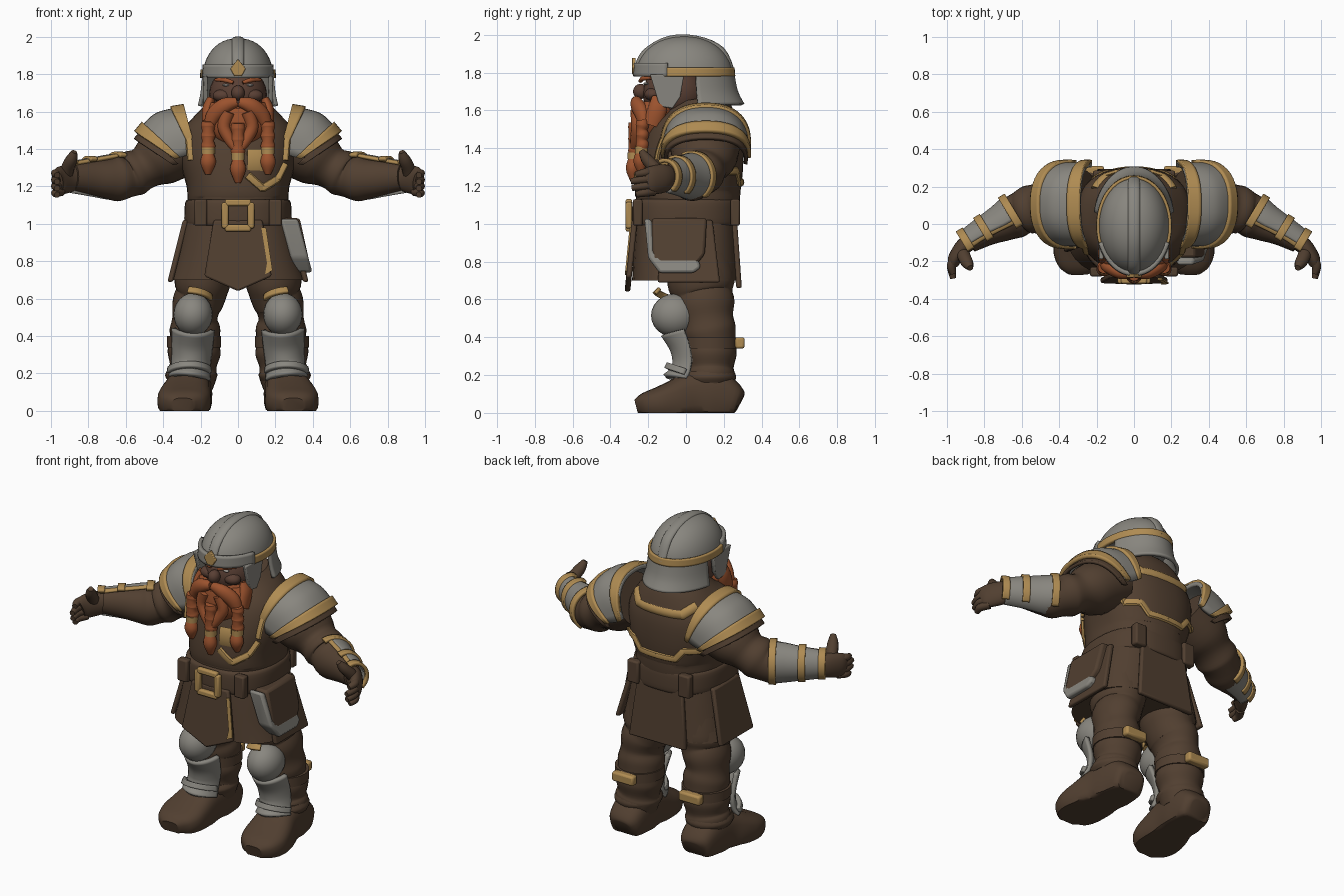
import bpy, bmesh
from math import sin, cos, radians, pi, copysign
from mathutils import Vector
from mathutils.bvhtree import BVHTree

if "Cube" in bpy.data.objects:
    bpy.data.objects.remove(bpy.data.objects["Cube"])

X, Y, Z = Vector((1, 0, 0)), Vector((0, 1, 0)), Vector((0, 0, 1))
made = []


def material(name, *rgb):
    m = bpy.data.materials.new(name)
    m.use_nodes = True
    m.diffuse_color = (*rgb, 1)
    m.node_tree.nodes["Principled BSDF"].inputs["Base Color"].default_value = (*rgb, 1)
    return m


leather = material("brown leather", .083, .05, .03)
steel = material("grey steel", .25, .24, .213)
gold = material("dull gold", .43, .26, .085)
hair = material("orange hair", .33, .085, .027)
skin = material("dark skin", .1, .05, .034)
white = material("eye white", .5, .46, .42)


def build(name, mat, verts, faces, pair=False, thick=0, bevel=0):
    """Make an object, or a mirrored left and right couple."""
    for side, sign in (("left_", 1), ("right_", -1)) if pair else (("", 1),):
        mesh = bpy.data.meshes.new(side + name)
        mesh.from_pydata([(sign * v[0], v[1], max(v[2], 0)) for v in verts], [], faces)
        mesh.materials.append(mat)
        bm = bmesh.new()
        bm.from_mesh(mesh)
        bmesh.ops.recalc_face_normals(bm, faces=bm.faces)
        bm.to_mesh(mesh)
        bm.free()
        ob = bpy.data.objects.new(side + name, mesh)
        bpy.context.collection.objects.link(ob)
        if thick:
            mod = ob.modifiers.new("shell", "SOLIDIFY")
            mod.thickness, mod.offset = thick, 0
        if bevel:
            mod = ob.modifiers.new("soft edge", "BEVEL")
            mod.width, mod.segments = bevel, 2
        made.append(ob)
    return ob


def smooth_path(pts, steps):
    """Catmull-Rom interpolation of tuples of any length."""
    ext = [pts[0], *pts, pts[-1]]
    out = []
    for p, q, r, s in zip(ext, ext[1:], ext[2:], ext[3:]):
        for k in range(steps):
            t = k / steps
            out.append([b + t * (c - a + t * (2 * a - 5 * b + 4 * c - d + t * (3 * (b - c) + d - a))) / 2
                        for a, b, c, d in zip(p, q, r, s)])
    return out + [list(pts[-1])]


def skin_rings(name, mat, frames, arc=None, power=1, n=24, **kw):
    """Skin sections given as centre and two half-axis vectors; arc leaves them open."""
    lo, hi = arc or (0, 360)
    count = n + 1 if arc else n
    verts, faces = [], []
    for centre, a, b in frames:
        for i in range(count):
            ang = radians(lo + (hi - lo) * i / n)
            c, s = (copysign(abs(f) ** power, f) for f in (cos(ang), sin(ang)))
            verts.append(centre + a * c + b * s)
    for j in range(len(frames) - 1):
        for i in range(n):
            k = (i + 1) % count
            faces.append([j * count + i, j * count + k, (j + 1) * count + k, (j + 1) * count + i])
    if not arc:
        faces += [list(range(count)), list(range(len(verts) - count, len(verts)))]
    return build(name, mat, verts, faces, **kw)


def loft(name, mat, pts, ref=X, steps=4, **kw):
    """Loft ellipses along points (x, y, z, half width along ref, half depth)."""
    pts = smooth_path(pts, steps)
    frames = []
    for i, p in enumerate(pts):
        before, after = pts[max(i - 1, 0)], pts[min(i + 1, len(pts) - 1)]
        t = (Vector(after[:3]) - Vector(before[:3])).normalized()
        a = (ref - t * ref.dot(t)).normalized()
        frames.append((Vector(p[:3]), a * p[3], t.cross(a) * p[4]))
    return skin_rings(name, mat, frames, **kw)


def ball(name, mat, c, r, pair=False):
    rings = [(c[0], c[1], c[2] - r[2] * cos(a), r[0] * sin(a), r[1] * sin(a))
             for a in (pi * (i + .05) / 12.1 for i in range(13))]
    return loft(name, mat, rings, steps=1, pair=pair)


def plate(name, mat, pts, axis, pos, thick, slope=0, **kw):
    """Extrude an outline of (u, z) along x or y; slope leans it as it goes down."""
    verts = []
    for d in (-thick / 2, thick / 2):
        for u, z in pts:
            w = pos + d + slope * (pts[0][1] - z)
            verts.append((u, w, z) if axis == "y" else (w, u, z))
    n = len(pts)
    faces = [list(range(n)), list(range(n, 2 * n))]
    faces += [[i, (i + 1) % n, n + (i + 1) % n, n + i] for i in range(n)]
    return build(name, mat, verts, faces, **kw)


def rect(u, z, w, h):
    return [(u - w, z - h), (u + w, z - h), (u + w, z + h), (u - w, z + h)]


def trim(name, path, front, pair=False, width=.022):
    """Lay a gold strip of (x, z) points onto the torso."""
    sign = -1 if front else 1
    pts = []
    for p, q in zip(path, path[1:]):
        for k in range(7):
            x, z = (a + (b - a) * k / 6 for a, b in zip(p, q))
            hit = torso_tree.ray_cast(Vector((x, sign, z)), Y * -sign)[0]
            if hit:
                pts.append((x, hit.y, z, .014, width))
    loft(name, gold, pts, Y, steps=1, n=8, pair=pair)


# Torso, belt and skirt
torso = loft("torso", leather, [(0, 0, 1.04, .26, .265), (0, .01, 1.13, .27, .275), (0, .01, 1.2, .275, .28), (0, .03, 1.34, .31, .275),
             (0, .05, 1.48, .3, .25), (0, .06, 1.58, .23, .2), (0, .05, 1.66, .14, .14)], power=.85, n=40)
torso_tree = BVHTree.FromPolygons([v.co for v in torso.data.vertices], [p.vertices for p in torso.data.polygons])
loft("belt", leather, [(0, 0, .99, .275, .275), (0, 0, 1.01, .287, .285), (0, 0, 1.11, .283, .283), (0, 0, 1.13, .265, .27)],
     power=.8, n=40)
loft("skirt", leather, [(0, 0, 1.06, .27, .26), (0, 0, .95, .3, .27), (0, 0, .8, .335, .28), (0, 0, .7, .365, .285)],
     power=.75, n=40)
plate("front_flap", leather, [(-.13, 1.02), (.13, 1.02), (.18, .72), (0, .64), (-.18, .72)], "y", -.272, .03, -.1, bevel=.01)
plate("back_flap", leather, [(-.16, 1.02), (.16, 1.02), (.2, .66), (-.2, .66)], "y", .255, .03, .07, bevel=.01)
plate("side_flap", leather, [(-.12, 1.02), (.14, 1.02), (.18, .69), (-.15, .69)], "x", .28, .03, .25, pair=True, bevel=.01)
plate("flap_stripe", gold, [(.125, .98), (.15, .98), (.185, .75), (.145, .73), (.155, .79)], "y", -.294, .009, -.1)
for i, (u, z, w, h) in enumerate(((-.069, 1.045, .018, .07), (.069, 1.045, .018, .07),
                                  (0, 1.113, .07, .018), (0, .977, .07, .018))):
    plate("buckle_bar_%d" % i, gold, rect(u, z, w, h), "y", -.302, .035, bevel=.01)
plate("belt_loop", leather, rect(.2, 1.06, .035, .07), "y", -.255, .05, pair=True, bevel=.01)
plate("rear_belt_loop", leather, rect(.18, 1.06, .04, .07), "y", .26, .05, pair=True, bevel=.01)

# Hip pouch with its steel edge
plate("hip_pouch", leather, [(-.18, 1.03), (.11, 1.03), (.1, .84), (.06, .79), (-.18, .79)], "x", .285, .09, .22, bevel=.015)
plate("pouch_edge", steel, [(-.22, 1.03), (-.18, 1.02), (-.17, .86), (-.13, .82), (.06, .82), (.08, .77), (.04, .74),
      (-.14, .74), (-.2, .82)], "x", .272, .095, .27, bevel=.015)

# Breastplate and back trim
trim("chest_trim", [(.25, 1.32), (.21, 1.24), (.13, 1.19), (.05, 1.26)], True)
trim("chest_patch", [(.05, 1.335), (.15, 1.335)], True, width=.065)
trim("chest_side_trim", [(.26, 1.46), (.25, 1.34)], True, True)
trim("back_top_trim", [(-.21, 1.55), (-.15, 1.5), (.15, 1.5), (.21, 1.55)], False, width=.028)
trim("back_lower_trim", [(.27, 1.4), (.25, 1.28), (.17, 1.28), (.12, 1.22), (0, 1.22)], False, True)

# Pauldrons fan out from the collar to the upper arm
fan = [Vector(p) for p in ((.235, 1.43, .05), (.3, 1.4, .135), (.37, 1.37, .165))]
rises = [.185, .18, .11]


def arch(t, grow=0):
    x, z, out, rise = smooth_path([(*f, r) for f, r in zip(fan, rises)], 10)[t]
    up = Vector((out, 0, rise))
    return Vector((x, .105, z)), Y * (.212 + grow), up + up.normalized() * grow


skin_rings("pauldron", steel, [arch(t) for t in range(21)], arc=(-8, 188), power=.85, pair=True, thick=.025)
skin_rings("pauldron_collar", gold, [arch(t, .012) for t in range(6)], arc=(-8, 188), power=.85, pair=True, thick=.03)
skin_rings("pauldron_rim", gold, [arch(t, .012) for t in range(15, 21)], arc=(-8, 188), power=.85, pair=True, thick=.03)
skin_rings("shoulder_pad", leather, [(c + Vector((.015, 0, -.03)), a, b) for c, a, b in map(arch, range(15, 21))],
           arc=(-10, 190), power=.85, pair=True, thick=.02)

# Arms, bracers and hands
loft("sleeve", leather, [(.27, .1, 1.43, .16, .19), (.42, .1, 1.35, .15, .17), (.5, .09, 1.3, .115, .13),
     (.56, .075, 1.27, .125, .13), (.6, .06, 1.25, .112, .115), (.65, .03, 1.24, .12, .115), (.7, 0, 1.24, .105, .095),
     (.78, -.04, 1.245, .09, .075), (.88, -.1, 1.25, .07, .055)], Z, pair=True)
bracer = [(.64, .035, 1.25, .118, .118), (.7, 0, 1.25, .112, .105), (.79, -.045, 1.25, .095, .085), (.89, -.105, 1.25, .078, .07)]
loft("bracer", steel, bracer, Z, arc=(180, 365), pair=True, thick=.016)
for i in range(3):
    x, y, z, a, b = bracer[(0, 2, 3)[i]]
    band = [(x + d, y - d * .6, z, a + .008, b + .008) for d in (-.018, .018)]
    loft("bracer_band_%d" % i, gold, band, Z, arc=(215, 385), pair=True, thick=.02)
loft("bracer_top_strip", gold, [(.64, .025, 1.365, .012, .024), (.8, -.06, 1.335, .012, .02), (.89, -.115, 1.32, .012, .024)],
     Z, pair=True)
loft("palm", leather, [(.86, -.085, 1.25, .06, .045), (.91, -.12, 1.24, .075, .045), (.955, -.18, 1.23, .075, .038),
     (.965, -.21, 1.22, .065, .03)], Z, pair=True)
for i in range(4):
    z = 1.275 - i * .035
    reach = (.265, .29, .285, .26)[i]
    loft("finger_%d" % i, leather, [(.945, -.17, z, .022, .026), (.975, -.22, z - .005, .022, .025),
         (.967, -reach, z - .015, .016, .016)], Z, n=12, pair=True)
loft("thumb", leather, [(.92, -.13, 1.25, .035, .035), (.91, -.17, 1.3, .036, .034), (.89, -.21, 1.345, .032, .03),
     (.875, -.235, 1.385, .016, .016)], X, n=12, pair=True)

# Trousers with folds, boots
loft("trouser", leather, [(.25, .13, .12, .115, .12), (.245, .13, .2, .135, .13), (.24, .13, .24, .125, .122),
     (.235, .13, .31, .142, .138), (.23, .13, .37, .132, .133), (.23, .12, .44, .135, .143), (.23, .11, .5, .12, .14),
     (.22, .1, .57, .132, .158), (.2, .09, .62, .135, .158), (.19, .08, .69, .15, .178), (.17, .07, .82, .15, .17)], pair=True)
loft("boot", leather, [(.25, .285, .05, .06, .05), (.25, .26, .06, .1, .09), (.255, .15, .09, .118, .14),
     (.265, .04, .09, .122, .13), (.28, -.06, .065, .138, .11), (.29, -.15, .05, .142, .085), (.295, -.22, .04, .115, .065),
     (.295, -.262, .03, .06, .04)], power=.7, pair=True)
loft("boot_cuff", leather, [(.25, .12, .16, .125, .135), (.25, .12, .19, .14, .145), (.25, .12, .22, .125, .135)], pair=True)

# Knee guards, greaves and calf straps
ball("knee_guard", steel, (.24, -.06, .515), (.105, .125, .115), True)
loft("knee_rim", gold, [(.235, -.05, .59, .1, .125), (.23, -.04, .62, .09, .11)], arc=(200, 290), pair=True, thick=.02)
loft("greave", steel, [(.26, .05, .16, .11, .165), (.255, .06, .21, .1, .13), (.25, .07, .28, .1, .13),
     (.245, .06, .36, .105, .135), (.24, .04, .45, .11, .165)], arc=(198, 342), pair=True, thick=.025)
loft("greave_ankle_rim", steel, [(.26, .04, .185, .115, .15), (.26, .05, .215, .11, .145)], arc=(200, 340), pair=True, thick=.03)
loft("calf_strap", leather, [(.235, .13, .34, .145, .145), (.235, .13, .4, .145, .145)], pair=True)
plate("strap_buckle", gold, rect(.235, .37, .075, .03), "y", .285, .05, pair=True, bevel=.012)

# Head and face
ball("head", skin, (0, -.06, 1.69), (.155, .17, .15))
ball("nose", skin, (0, -.24, 1.7), (.036, .04, .04))
ball("cheek", skin, (.08, -.175, 1.685), (.055, .045, .035), True)
ball("eye", white, (.065, -.212, 1.742), (.018, .012, .007), True)
loft("eyebrow", hair, [(.025, -.24, 1.755, .01, .012), (.07, -.228, 1.768, .012, .012), (.12, -.185, 1.77, .008, .008)],
     Z, n=10, pair=True)

# Helmet
dome = [(0, -.01, 1.78 + .212 * sin(a), .19 * cos(a) ** .9, .258 * cos(a) ** .9) for a in (pi * i / 24.2 for i in range(13))]
loft("helmet_dome", steel, dome, steps=1, n=40)
loft("helmet_ridge", steel, [(0, -.262, 1.82, .03, .015), (0, -.215, 1.91, .032, .015), (0, -.09, 1.98, .032, .014),
     (0, .06, 1.98, .032, .014), (0, .19, 1.92, .032, .015), (0, .245, 1.8, .03, .015)])
loft("helmet_brow", steel, [(0, -.01, 1.78, .192, .258), (0, -.01, 1.85, .188, .255)], arc=(200, 340), thick=.025)
loft("neck_guard", steel, [(0, 0, 1.63, .21, .3), (0, 0, 1.7, .195, .265), (0, 0, 1.8, .185, .245)], arc=(12, 168), n=32, thick=.02)
loft("helmet_band", gold, [(0, -.01, 1.78, .194, .262), (0, -.01, 1.825, .192, .258)], arc=(-30, 210), n=32, thick=.018)
plate("cheek_guard", steel, [(-.19, 1.79), (-.01, 1.79), (-.03, 1.67), (-.07, 1.61), (-.14, 1.62), (-.16, 1.69)], "x", .175, .025,
      -.02, pair=True, bevel=.006)
plate("brow_gem_mount", gold, [(0, 1.88), (.042, 1.83), (.02, 1.79), (-.02, 1.79), (-.042, 1.83)], "y", -.276, .02, bevel=.004)

# Beard, moustache and braids
loft("beard", hair, [(0, -.22, 1.42, .05, .05), (0, -.2, 1.46, .12, .075), (0, -.18, 1.53, .17, .1), (0, -.16, 1.6, .175, .11),
     (0, -.16, 1.65, .15, .09)])
loft("moustache", hair, [(.005, -.262, 1.65, .025, .026), (.07, -.26, 1.632, .042, .034), (.125, -.235, 1.585, .045, .036),
     (.155, -.22, 1.52, .03, .028)], Z, n=12, pair=True)
loft("sideburn", hair, [(.145, -.14, 1.67, .02, .04), (.16, -.15, 1.61, .032, .05), (.16, -.18, 1.52, .03, .05)], pair=True)
loft("chin_lock", hair, [(.05, -.265, 1.6, .035, .03), (.075, -.255, 1.52, .035, .035), (.045, -.265, 1.45, .03, .03),
     (.012, -.275, 1.4, .022, .022)], n=12, pair=True)


def braid(name, x, y, top, ring, tip, pair):
    knots = [(x, y + .004 * (i % 2), top + (ring - top) * i / 6, .032 + .007 * (i % 2), .03 + .006 * (i % 2)) for i in range(7)]
    loft(name, hair, knots, n=14, pair=pair)
    loft(name + "_ring", gold, [(x, y, ring + d, .036, .036) for d in (.018, -.018)], n=14, pair=pair)
    loft(name + "_tip", hair, [(x, y, ring - .01, .028, .028), (x, y - .006, (ring + tip) / 2, .042, .038),
         (x, y, tip, .016, .016)], n=14, pair=pair)


braid("side_braid", .16, -.235, 1.55, 1.39, 1.265, True)
braid("middle_braid", 0, -.275, 1.54, 1.36, 1.22, False)

# Smooth shading with sharp edges kept
bpy.ops.object.select_all(action="DESELECT")
for ob in made:
    ob.select_set(True)
bpy.context.view_layer.objects.active = made[0]
bpy.ops.object.shade_smooth_by_angle(angle=radians(40))
